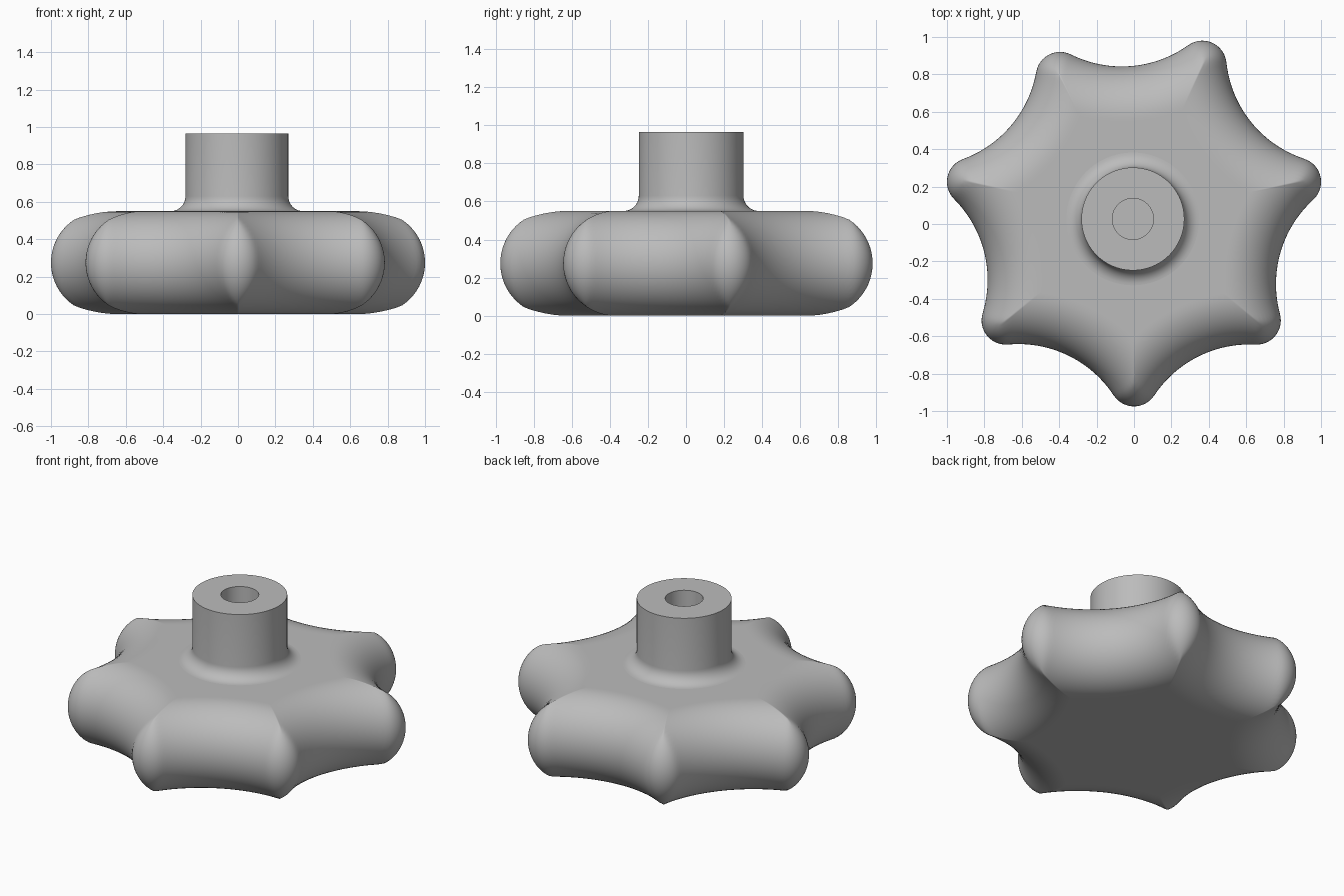
import bpy, bmesh, math
from mathutils import Vector

cube = bpy.data.objects.get("Cube")
if cube:
    bpy.data.objects.remove(cube, do_unlink=True)

CENTRE = Vector((-0.006, 0.027))
EDGE = 0.275      # radius of the rounded rim, half the body thickness
TIP = 0.13        # plan radius of each lobe tip
SCALLOP = 0.61    # plan radius of each finger scallop
STEPS = 48        # samples per scallop

grey = bpy.data.materials.new("plain_grey")
grey.use_nodes = True
colour = (0.5, 0.5, 0.5, 1)
grey.diffuse_color = colour
grey.node_tree.nodes["Principled BSDF"].inputs["Base Color"].default_value = colour


def make_object(name, rings, cap_start=False, cap_end=False, sharp=40):
    """Skin a stack of equal-length closed rings."""
    bm = bmesh.new()
    loops = [[bm.verts.new(p) for p in ring] for ring in rings]
    for a, b in zip(loops, loops[1:]):
        n = len(a)
        for i in range(n):
            j = (i + 1) % n
            bm.faces.new((a[i], a[j], b[j], b[i]))
    if cap_start:
        bm.faces.new(loops[0][::-1])
    if cap_end:
        bm.faces.new(loops[-1])
    mesh = bpy.data.meshes.new(name)
    bm.to_mesh(mesh)
    bm.free()
    mesh.materials.append(grey)
    obj = bpy.data.objects.new(name, mesh)
    bpy.context.collection.objects.link(obj)
    bpy.ops.object.select_all(action='DESELECT')
    obj.select_set(True)
    bpy.context.view_layer.objects.active = obj
    bpy.ops.object.shade_smooth_by_angle(angle=math.radians(sharp))
    return obj


def ray_circle(u, c, r, far):
    """Distance along unit ray u from the origin to a circle."""
    along = u.dot(c)
    root = math.sqrt(max(r * r - c.length_squared + along * along, 0))
    return along + root if far else along - root


def angle_of(v):
    return math.atan2(v.y, v.x)


def turn(a, b):
    """Positive angle from a to b."""
    return (b - a) % math.tau


# Lobe tip centres, anticlockwise from the front
tips = [Vector(p) - CENTRE for p in (
    (0, -0.845), (0.655, -0.515), (0.87, 0.225), (0.365, 0.85),
    (-0.395, 0.79), (-0.87, 0.225), (-0.685, -0.515))]
pairs = list(zip(tips, tips[1:] + tips[:1]))

# Scallop centres lie outside, tangent to both neighbouring tips
scallops = []
for a, b in pairs:
    half = (b - a) / 2
    out = Vector((half.y, -half.x)).normalized()
    scallops.append((a + b) / 2 + out * math.sqrt((SCALLOP + TIP) ** 2 - half.length_squared))


def outline(inset, z):
    """Star outline moved inwards by inset, at height z."""
    ring = []
    r = SCALLOP + inset
    for (a, b), s in zip(pairs, scallops):
        start, span = angle_of(a), turn(angle_of(a), angle_of(b))
        # Angles where the scallop meets each lobe tip
        t0 = t1 = 0
        if inset < TIP:
            k = r / (SCALLOP + TIP)
            t0 = turn(start, angle_of(s + (a - s) * k))
            t1 = turn(angle_of(s + (b - s) * k), angle_of(b))
        for i in range(STEPS):
            f = i / STEPS
            f -= 0.75 * math.sin(math.tau * f) / math.tau   # denser at lobes
            t = f * span
            u = Vector((math.cos(start + t), math.sin(start + t)))
            if t < t0:
                d = ray_circle(u, a, TIP - inset, True)
            elif span - t < t1:
                d = ray_circle(u, b, TIP - inset, True)
            else:
                d = ray_circle(u, s, r, False)
            p = CENTRE + u * d
            ring.append((p.x, p.y, z))
    return ring


def shrunk(ring, k):
    return [(CENTRE.x + (x - CENTRE.x) * k, CENTRE.y + (y - CENTRE.y) * k, z)
            for x, y, z in ring]


# Star body with fully rounded rim, open under the stem
N = 32
rim = []
for i in range(N + 1):
    phi = math.pi * (i / N - 0.5)
    rim.append(outline(EDGE * (1 - math.cos(phi)), EDGE * (1 + math.sin(phi))))
rings = [shrunk(rim[0], 0.97)] + rim + [shrunk(rim[-1], 0.97), shrunk(rim[-1], 0.35)]
make_object("star_body", rings, cap_start=True, sharp=65)

# Turned stem with root fillet and blind bore
STEM, BORE, FILLET, TOP = 0.275, 0.11, 0.08, 0.965
profile = []
for i in range(11):
    a = math.pi / 2 * i / 10
    profile.append((STEM + FILLET * (1 - math.sin(a)), 2 * EDGE + FILLET * (1 - math.cos(a))))
profile += [(STEM, TOP), (BORE, TOP), (BORE, 0.4)]
circle = [math.tau * i / 96 for i in range(96)]
make_object("stem", [[(CENTRE.x + r * math.cos(a), CENTRE.y + r * math.sin(a), z)
                      for a in circle] for r, z in profile], cap_end=True)
